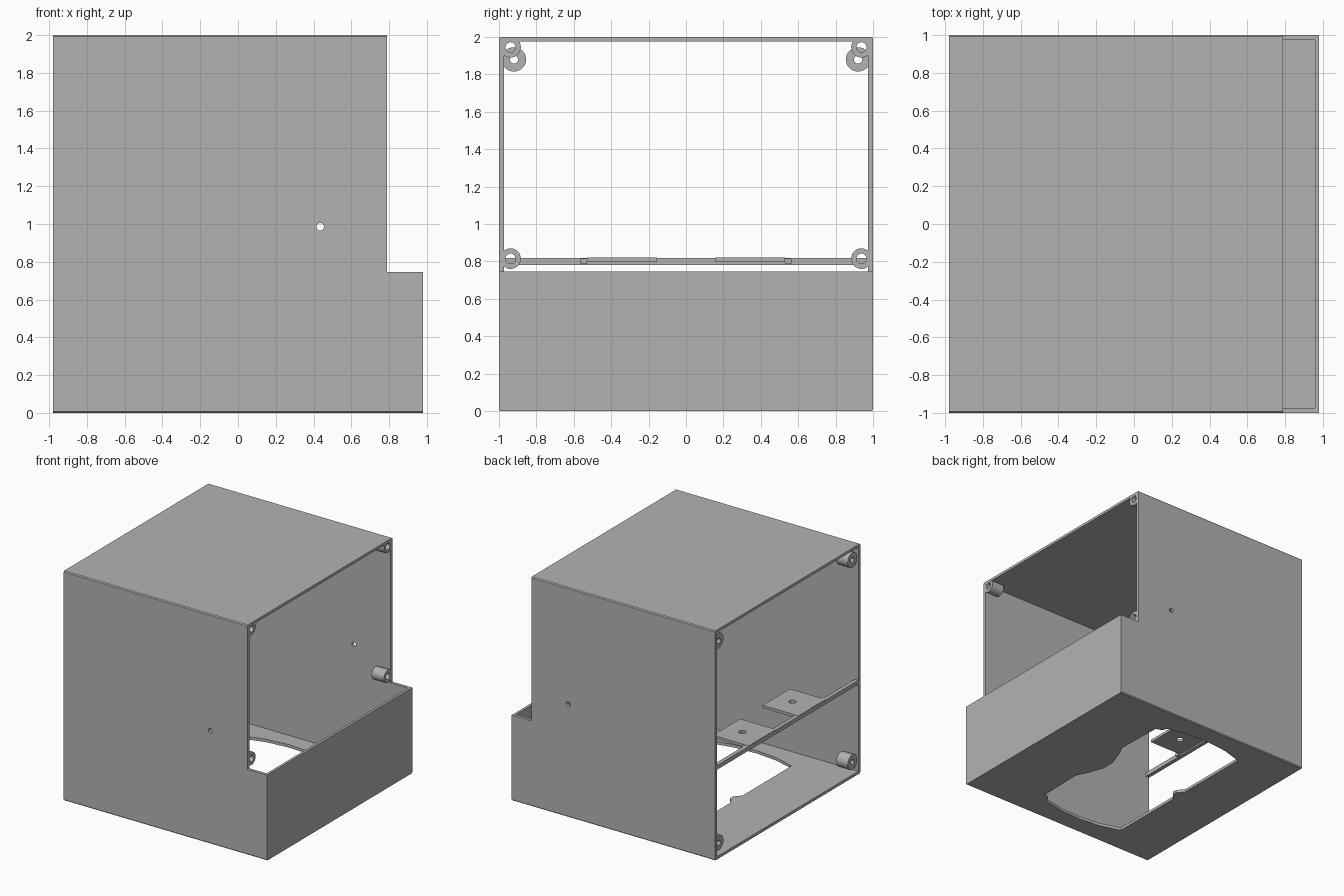
import bpy, bmesh
from math import pi
from mathutils import Matrix, Vector

if "Cube" in bpy.data.objects:
    bpy.data.objects.remove(bpy.data.objects["Cube"], do_unlink=True)

grey = bpy.data.materials.new("plain grey")
grey.use_nodes = True
grey.diffuse_color = (0.45, 0.45, 0.45, 1)
grey.node_tree.nodes["Principled BSDF"].inputs["Base Color"].default_value = grey.diffuse_color


def finish(name, bm):
    bmesh.ops.recalc_face_normals(bm, faces=bm.faces)
    mesh = bpy.data.meshes.new(name)
    bm.to_mesh(mesh)
    bm.free()
    mesh.materials.append(grey)
    ob = bpy.data.objects.new(name, mesh)
    bpy.context.collection.objects.link(ob)
    return ob


def box(name, low, high, chamfer=0):
    bm = bmesh.new()
    low, high = Vector(low), Vector(high)
    bmesh.ops.create_cube(bm, size=1)
    bmesh.ops.scale(bm, verts=bm.verts, vec=high - low)
    bmesh.ops.translate(bm, verts=bm.verts, vec=(low + high) / 2)
    if chamfer:
        # chamfer only the long edges running along x
        edges = [e for e in bm.edges if abs(e.verts[0].co.x - e.verts[1].co.x) > 0.1]
        bmesh.ops.bevel(bm, geom=edges, offset=chamfer, segments=1, affect="EDGES")
    return finish(name, bm)


def prism(name, outline, low, high):
    bm = bmesh.new()
    face = bm.faces.new([bm.verts.new((x, y, low)) for x, y in outline])
    out = bmesh.ops.extrude_face_region(bm, geom=[face])
    top = [v for v in out["geom"] if isinstance(v, bmesh.types.BMVert)]
    bmesh.ops.translate(bm, verts=top, vec=(0, 0, high - low))
    return finish(name, bm)


def rod(name, centre, radius, depth, axis):
    bm = bmesh.new()
    turn = Matrix.Rotation(pi / 2, 4, "X") if axis == "Y" else Matrix()
    bmesh.ops.create_cone(bm, cap_ends=True, segments=32, radius1=radius, radius2=radius,
                          depth=depth, matrix=Matrix.Translation(centre) @ turn)
    return finish(name, bm)


def cut(target, cutter):
    cutter.hide_render = True
    mod = target.modifiers.new("cut", "BOOLEAN")
    mod.operation, mod.solver, mod.object = "DIFFERENCE", "EXACT", cutter
    bpy.context.view_layer.objects.active = target
    bpy.ops.object.modifier_apply(modifier=mod.name)
    bpy.data.objects.remove(cutter, do_unlink=True)


def boss(name, x0, x1, y, z, outer, inner):
    # tube along x, spun from a rectangular section
    bm = bmesh.new()
    ring = [(x0, inner), (x1, inner), (x1, outer), (x0, outer)]
    verts = [bm.verts.new((x, y, z + r)) for x, r in ring]
    edges = [bm.edges.new((verts[i], verts[(i + 1) % 4])) for i in range(4)]
    bmesh.ops.spin(bm, geom=verts + edges, cent=(0, y, z), axis=(1, 0, 0),
                   angle=2 * pi, steps=32, use_merge=False)
    bmesh.ops.remove_doubles(bm, verts=bm.verts, dist=0.0005)
    ob = finish(name, bm)
    bpy.ops.object.select_all(action="DESELECT")
    ob.select_set(True)
    bpy.context.view_layer.objects.active = ob
    bpy.ops.object.shade_smooth_by_angle(angle=pi / 6)


# Housing: hollow box, open at one end, stepped at the other
housing = box("housing", (-0.98, -1, 0), (0.98, 1, 2), 0.008)
cut(housing, box("cavity", (-1.2, -0.973, 0.025), (0.957, 0.973, 1.977)))
cut(housing, box("step", (0.79, -1.2, 0.745), (1.2, 1.2, 2.2)))
cut(housing, rod("side_hole", (0.435, 0, 0.985), 0.02, 2.4, "Y"))

# Floor opening: two mirrored lobes with waist bumps
half = [(-0.44, 0.02), (-0.49, 0.08), (-0.49, 0.755), (-0.3, 0.81), (-0.1, 0.83),
        (0.1, 0.82), (0.3, 0.78), (0.31, 0.74), (0.37, 0.72), (0.38, 0.3),
        (0.34, 0.22), (0.28, 0.06)]
outline = half + [(x, -y) for x, y in reversed(half)]
cut(housing, prism("floor_opening", outline, -0.1, 0.1))

# Screw bosses at both ends
for side, y in (("right", -1), ("left", 1)):
    for level, z_step, z_open in (("upper", 1.945, 1.88), ("lower", 0.815, 0.12)):
        boss(f"step_boss_{level}_{side}", 0.67, 0.788, y * 0.938, z_step, 0.055, 0.027)
        boss(f"end_boss_{level}_{side}", -0.96, -0.85, y * 0.92, z_open, 0.065, 0.022)

# Cross bar and mounting tabs at the open end
box("cross_bar", (-0.98, -0.98, 0.782), (-0.945, 0.98, 0.818))
for side, s in (("right", -1), ("left", 1)):
    y0, y1 = sorted((s * 0.155, s * 0.53))
    tab = box(f"mounting_tab_{side}", (-0.975, y0, 0.796), (-0.63, y1, 0.82))
    cut(tab, rod("tab_hole", (-0.785, s * 0.345, 0.8), 0.03, 0.2, "Z"))
    y0, y1 = sorted((s * 0.53, s * 0.565))
    box(f"tab_stop_{side}", (-0.97, y0, 0.785), (-0.925, y1, 0.816))
